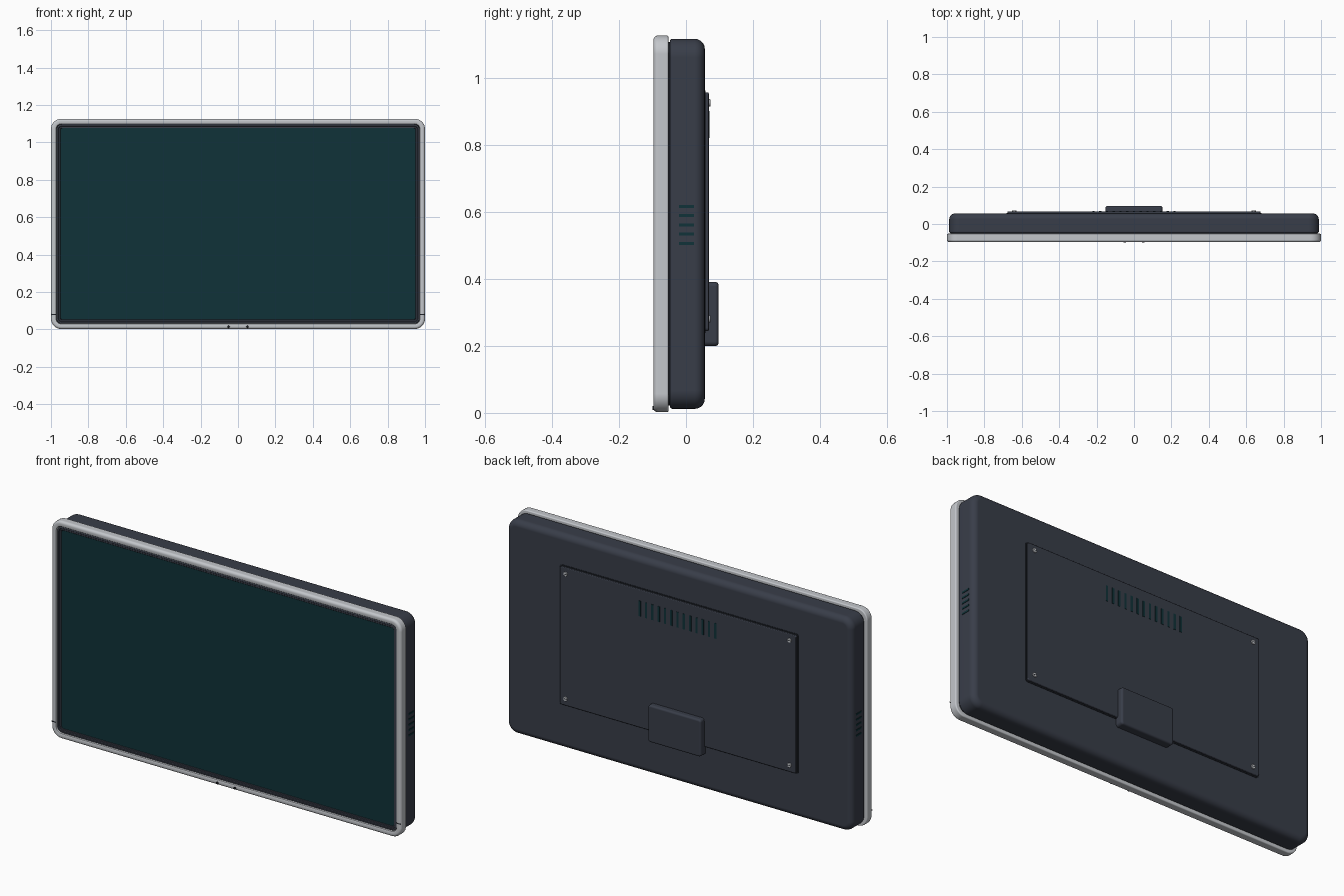
import bpy, bmesh, math
from mathutils import Vector

if "Cube" in bpy.data.objects:
    bpy.data.objects.remove(bpy.data.objects["Cube"])


def material(name, rgb):
    m = bpy.data.materials.new(name)
    m.diffuse_color = (*rgb, 1)
    m.use_nodes = True
    m.node_tree.nodes["Principled BSDF"].inputs["Base Color"].default_value = m.diffuse_color
    return m


SILVER = material("silver", (0.55, 0.57, 0.60))
SHELL = material("dark slate", (0.040, 0.047, 0.066))
GROOVE = material("groove black", (0.014, 0.017, 0.024))
TEAL = material("deep teal", (0.005, 0.032, 0.040))


def outline(cx, cz, hx, hz, r, y, seg=8):
    """Rounded rectangle in the XZ plane."""
    pts = []
    for q, (sx, sz) in enumerate([(1, 1), (-1, 1), (-1, -1), (1, -1)]):
        for i in range(seg + 1):
            a = math.pi / 2 * (q + i / seg)
            pts.append(Vector((cx + sx * (hx - r) + r * math.cos(a), y,
                               cz + sz * (hz - r) + r * math.sin(a))))
    return pts


def loft(name, mat, cx, cz, hx, hz, r, sections, ring=False):
    """Skin rounded rectangles given as (y, inset); capped, or closed into a ring."""
    bm = bmesh.new()
    loops = [[bm.verts.new(p) for p in
              outline(cx, cz, hx - d, hz - d, max(r - d, 0.003), y)] for y, d in sections]
    n = len(loops[0])
    pairs = list(zip(loops, loops[1:]))
    if ring:
        pairs.append((loops[-1], loops[0]))
    for a, b in pairs:
        for i in range(n):
            j = (i + 1) % n
            bm.faces.new((a[i], a[j], b[j], b[i]))
    if not ring:
        bm.faces.new(loops[0])
        bm.faces.new(loops[-1])
    bmesh.ops.recalc_face_normals(bm, faces=bm.faces)
    return finish(bm, name, mat)


def finish(bm, name, mat):
    me = bpy.data.meshes.new(name)
    bm.to_mesh(me)
    bm.free()
    me.materials.append(mat)
    ob = bpy.data.objects.new(name, me)
    bpy.context.collection.objects.link(ob)
    bpy.ops.object.select_all(action='DESELECT')
    ob.select_set(True)
    bpy.context.view_layer.objects.active = ob
    bpy.ops.object.shade_smooth_by_angle(angle=math.radians(35))
    wn = ob.modifiers.new("weighted", 'WEIGHTED_NORMAL')
    wn.keep_sharp = True
    return ob


def fillet(y0, y1, rad, seg=5, base=0.0):
    """Quarter round from side wall at y0 to the cap at y1."""
    s = 1 if y1 > y0 else -1
    return [(y1 - s * rad + s * rad * math.sin(math.pi / 2 * i / seg),
             base + rad * (1 - math.cos(math.pi / 2 * i / seg))) for i in range(seg + 1)]


def slab(y0, y1, front, back):
    """Section list of a slab with rounded front and back edges."""
    return fillet(y1, y0, front)[::-1] + fillet(y0, y1, back)


def box(name, mat, x, y, z, sx, sy, sz):
    bm = bmesh.new()
    bmesh.ops.create_cube(bm, size=1)
    for v in bm.verts:
        v.co = Vector((x + v.co.x * sx, y + v.co.y * sy, z + v.co.z * sz))
    return finish(bm, name, mat)


def disc(name, mat, x, y0, y1, z, r):
    return loft(name, mat, x, z, r, r, r * 0.999, [(y0, 0), (y1 - 0.001, 0), (y1, 0.001)])


CZ, HX, HZ = 0.564, 1.0, 0.562

# Silver front frame: rounded outer edge, softer inner lip
frame = fillet(-0.097, -0.052, 0.006)[::-1] + fillet(-0.052, -0.097, 0.013)
frame += [(-0.097, 0.022), (-0.095, 0.027), (-0.091, 0.029), (-0.052, 0.029)]
loft("front_frame", SILVER, 0, CZ, HX, HZ, 0.055, frame, ring=True)

# Dark stepped gasket between frame and screen
gasket = [(-0.055, 0), (-0.088, 0), (-0.090, 0.003), (-0.090, 0.009),
          (-0.086, 0.012), (-0.086, 0.019), (-0.083, 0.022), (-0.055, 0.022)]
loft("screen_gasket", SHELL, 0, CZ, HX - 0.029, HZ - 0.029, 0.03, gasket, ring=True)

# Screen
loft("screen", TEAL, 0, CZ, HX - 0.05, HZ - 0.05, 0.012, [(-0.055, 0), (-0.084, 0)])

# Recessed neck and rear shell
loft("neck_groove", GROOVE, 0, CZ, HX - 0.02, HZ - 0.02, 0.04, [(-0.06, 0), (-0.035, 0)])
loft("rear_shell", SHELL, 0, CZ, 0.988, 0.552, 0.055, slab(-0.048, 0.056, 0.008, 0.03))

# Rear service panel with a dark seam around it
loft("panel_seam", GROOVE, 0, 0.60, 0.682, 0.362, 0.012, [(0.05, 0), (0.058, 0)])
loft("rear_panel", SHELL, 0, 0.60, 0.676, 0.356, 0.010, slab(0.05, 0.068, 0.002, 0.004))

# Cable cover block
loft("cable_cover", SHELL, 0, 0.295, 0.152, 0.096, 0.014, slab(0.05, 0.097, 0.003, 0.010))

# Panel screws with slots
for x in (-0.64, 0.64):
    for z in (0.28, 0.925):
        disc("panel_screw", SILVER, x, 0.064, 0.073, z, 0.011)
        box("screw_slot", GROOVE, x, 0.073, z, 0.014, 0.001, 0.003)

# Rear vent slots
for i in range(13):
    box("rear_vent", TEAL, (i - 6) * 0.036, 0.067, 0.86, 0.012, 0.006, 0.08)

# Side vents, frame seams and front pins, mirrored
for s in (-1, 1):
    for i in range(5):
        box("side_vent", TEAL, s * 0.987, 0.002, 0.506 + i * 0.0275, 0.006, 0.045, 0.009)
    box("frame_seam", GROOVE, s * 0.985, -0.0968, 0.08, 0.025, 0.001, 0.005)
    disc("front_pin", GROOVE, s * 0.05, -0.09, -0.0985, 0.014, 0.006)
